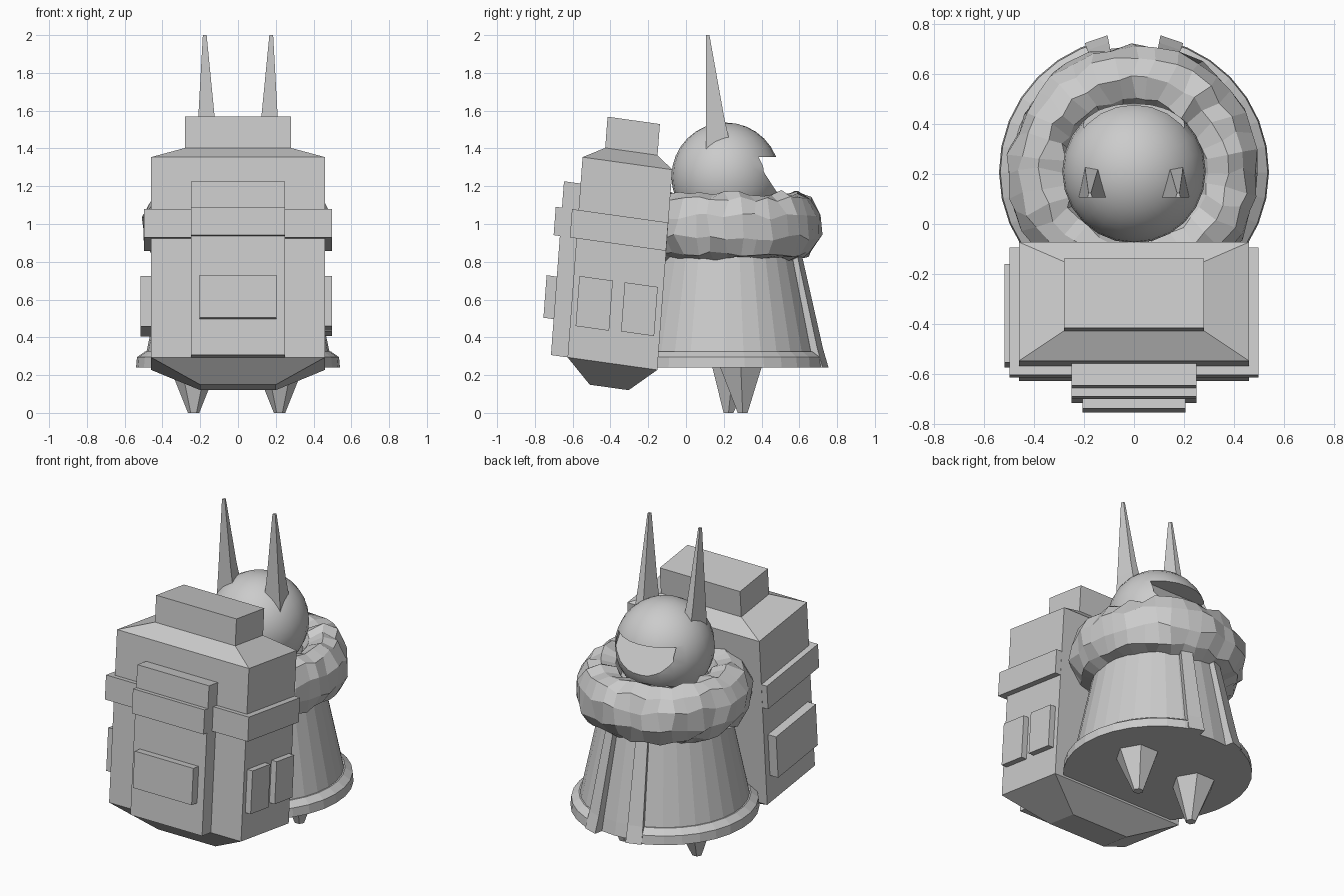
import bpy, bmesh, math, random
from mathutils import Vector

if "Cube" in bpy.data.objects:
    bpy.data.objects.remove(bpy.data.objects["Cube"])

random.seed(4)
CY = 0.21  # y of the figure's axis


def loft(name, rings, closed=False):
    """Skin a list of equal-length point rings; cap the ends unless closed."""
    bm = bmesh.new()
    rows = [[bm.verts.new(p) for p in r] for r in rings]
    n = len(rows[0])
    pairs = list(zip(rows, rows[1:])) + ([(rows[-1], rows[0])] if closed else [])
    for a, b in pairs:
        for i in range(n):
            j = (i + 1) % n
            bm.faces.new((a[i], a[j], b[j], b[i]))
    if not closed:
        bm.faces.new(rows[0])
        bm.faces.new(rows[-1])
    bmesh.ops.recalc_face_normals(bm, faces=bm.faces)
    me = bpy.data.meshes.new(name)
    bm.to_mesh(me)
    bm.free()
    ob = bpy.data.objects.new(name, me)
    bpy.context.collection.objects.link(ob)
    return ob


def smooth(ob, deg):
    bpy.ops.object.select_all(action='DESELECT')
    bpy.context.view_layer.objects.active = ob
    ob.select_set(True)
    bpy.ops.object.shade_smooth_by_angle(angle=math.radians(deg))


def polar(r, deg, z):
    a = math.radians(deg)
    return Vector((r * math.cos(a), CY + r * math.sin(a), z))


def circle(r, z, n=32):
    return [polar(r, 360 * i / n, z) for i in range(n)]


# Backpack: leaning frame, d = depth towards the figure, h = height
def pack_ring(x0, x1, d0, d1, h):
    return [(x, -0.627 + d + 0.075 * h, 0.294 - 0.14 * d + h)
            for x, d in ((x0, d0), (x1, d0), (x1, d1), (x0, d1))]


def pack_box(name, x0, x1, d0, d1, h0, h1):
    return loft(name, [pack_ring(x0, x1, d0, d1, h) for h in (h0, h1)])


loft("backpack_body", [pack_ring(-x, x, d0, d1, h) for x, d0, d1, h in (
    (0.2, 0.127, 0.333, -0.127), (0.46, 0, 0.475, 0), (0.46, 0, 0.475, 1.06),
    (0.28, 0.115, 0.392, 1.125), (0.28, 0.115, 0.392, 1.29))])
pack_box("backpack_panel", -0.25, 0.25, -0.088, 0.02, 0, 0.92)
pack_box("backpack_band", -0.498, 0.498, -0.035, 0.474, 0.63, 0.78)
pack_box("band_centre", -0.25, 0.25, -0.121, 0, 0.63, 0.78)
pack_box("front_pocket", -0.205, 0.205, -0.142, -0.05, 0.19, 0.415)
pack_box("side_pocket_rear", 0.44, 0.497, 0.03, 0.207, 0.17, 0.435)
pack_box("side_pocket_fore", 0.44, 0.497, 0.27, 0.445, 0.175, 0.435)
pack_box("side_pocket_wide", -0.517, -0.44, 0.04, 0.435, 0.17, 0.435)

# Robe with a raised hem that breaks between two flaps
loft("robe", [circle(r, z) for r, z in
              ((0.50, 0.24), (0.485, 0.32), (0.38, 0.82), (0.3, 1.0), (0.22, 1.1))])
hem_profile = ((0.46, 0.24), (0.54, 0.24), (0.535, 0.295), (0.492, 0.325), (0.46, 0.325))
steps = 30
loft("robe_hem", [[polar(r, 102 + 336 * i / steps, z) for r, z in hem_profile]
                  for i in range(steps + 1)])
for side, name in ((1, "robe_flap_right"), (-1, "robe_flap_left")):
    loft(name, [[polar(r0, 90 - side * 11, z), polar(r1, 90 - side * 11, z),
                 polar(r1 - 0.005, 90 - side * 21, z), polar(r0, 90 - side * 21, z)]
                for r0, r1, z in ((0.46, 0.555, 0.24), (0.44, 0.525, 0.34),
                                  (0.34, 0.41, 0.84))])

# Feet: short tapering spikes
for name, x, y0, y1 in (("foot_right", 0.22, 0.29, 0.30), ("foot_left", -0.235, 0.25, 0.225)):
    loft(name, [[(x + r * math.cos(i * math.tau / 6), y + r * math.sin(i * math.tau / 6), z)
                 for i in range(6)]
                for r, y, z in ((0.03, y1, 0), (0.13, y0, 0.25))])

# Fur collar: faceted torus with jittered points
rings = []
for i in range(36):
    bulge = random.uniform(-0.012, 0.012)
    ring = []
    for j in range(10):
        t = (j + 0.5) * math.tau / 10
        r = 0.372 + (0.135 + bulge) * math.cos(t) + random.uniform(-0.012, 0.012)
        z = 0.985 + 0.178 * math.sin(t) + random.uniform(-0.018, 0.018)
        ring.append(polar(r, i * 10 + random.uniform(-2.5, 2.5), z))
    rings.append(ring)
loft("fur_collar", rings, closed=True)

# Hooded head with a wedge-shaped face opening
bpy.ops.mesh.primitive_uv_sphere_add(segments=24, ring_count=16, radius=0.287,
                                     location=(0, CY, 1.25))
head = bpy.context.object
head.name = "head"
cutter = loft("face_cutter", [[(x, y, z) for y, z in
                               ((0.36, 1.355), (0.6, 1.355), (0.6, 1.17), (0.48, 1.17))]
                              for x in (-0.2, 0.2)])
cutter.hide_render = True
mod = head.modifiers.new("face_opening", 'BOOLEAN')
mod.operation = 'DIFFERENCE'
mod.solver = 'EXACT'
mod.object = cutter
bpy.context.view_layer.objects.active = head
bpy.ops.object.modifier_apply(modifier=mod.name)
bpy.data.objects.remove(cutter)
smooth(head, 35)

# Ears: tall spikes, upright at the rear edge
for s, name in ((1, "ear_right"), (-1, "ear_left")):
    ear = loft(name, [[(s * (cx - w), 0.106, z), (s * (cx + w), 0.106, z),
                       (s * (cx + 0.6 * w), 0.106 + d, z), (s * (cx - 0.4 * w), 0.106 + d, z)]
                      for cx, w, d, z in ((0.16, 0.062, 0.138, 1.38),
                                          (0.167, 0.043, 0.095, 1.57),
                                          (0.176, 0.01, 0.018, 2.0))])
    smooth(ear, 50)
